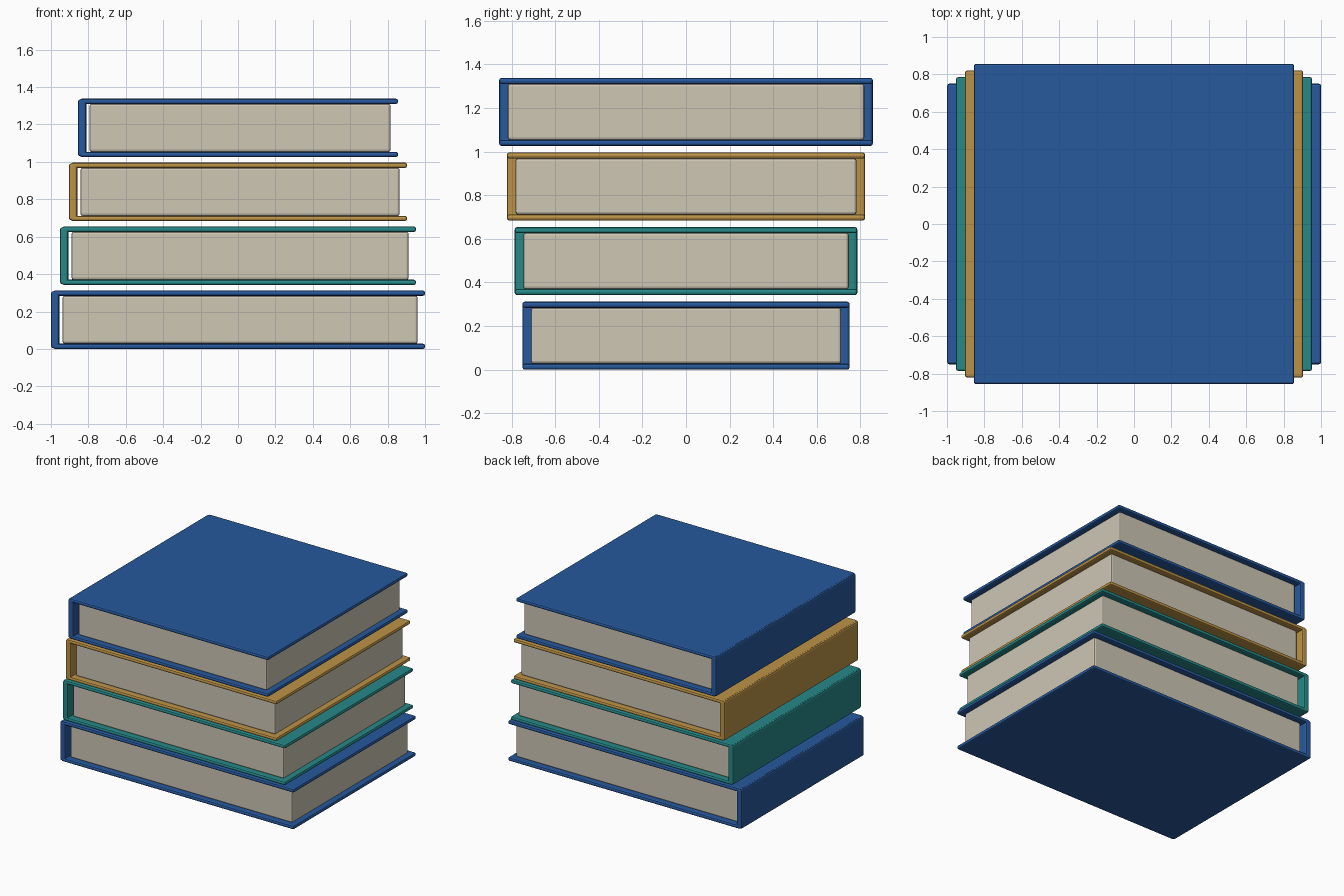
import bpy

if "Cube" in bpy.data.objects:
    bpy.data.objects.remove(bpy.data.objects["Cube"])

def material(name, rgb):
    m = bpy.data.materials.new(name)
    m.diffuse_color = (*rgb, 1)
    m.use_nodes = True
    m.node_tree.nodes["Principled BSDF"].inputs["Base Color"].default_value = m.diffuse_color
    return m

BLUE = material("blue_cloth", (0.02, 0.10, 0.34))
TEAL = material("teal_cloth", (0.02, 0.25, 0.25))
GOLD = material("gold_cloth", (0.50, 0.29, 0.06))
PAPER = material("paper", (0.62, 0.57, 0.46))

def block(name, lo, hi, mat, bevel):
    """Rounded box between two opposite corners."""
    bpy.ops.mesh.primitive_cube_add(size=1, location=[(a + b) / 2 for a, b in zip(lo, hi)])
    ob = bpy.context.object
    ob.name = name
    ob.scale = [b - a for a, b in zip(lo, hi)]
    bpy.ops.object.transform_apply(location=False, rotation=False, scale=True)
    mod = ob.modifiers.new("soft_edges", "BEVEL")
    mod.width, mod.segments = bevel, 2
    ob.data.materials.append(mat)
    return ob

HEIGHT, PITCH, COVER, SPINE = 0.312, 0.342, 0.028, 0.045

def book(name, hx, hy, z, mat):
    top = z + HEIGHT
    # Two cover boards
    block(name + "_bottom_cover", (-hx + 0.01, -hy, z), (hx, hy, z + COVER), mat, 0.011)
    block(name + "_top_cover", (-hx + 0.01, -hy, top - COVER), (hx, hy, top), mat, 0.011)
    # Spine on the left
    block(name + "_spine", (-hx, -hy, z + 0.004), (-hx + SPINE, hy, top - 0.004), mat, 0.012)
    # Page block, inset from the cover edges
    block(name + "_pages", (-hx + 0.062, -hy + 0.039, z + COVER - 0.001),
          (hx - 0.04, hy - 0.039, top - COVER + 0.001), PAPER, 0.012)

# Stack: each book is narrower in x and deeper in y than the one below
for i, mat in enumerate((BLUE, TEAL, GOLD, BLUE)):
    book(f"book_{i + 1}", 1 - 0.048 * i, 0.75 + 0.0355 * i, PITCH * i, mat)
